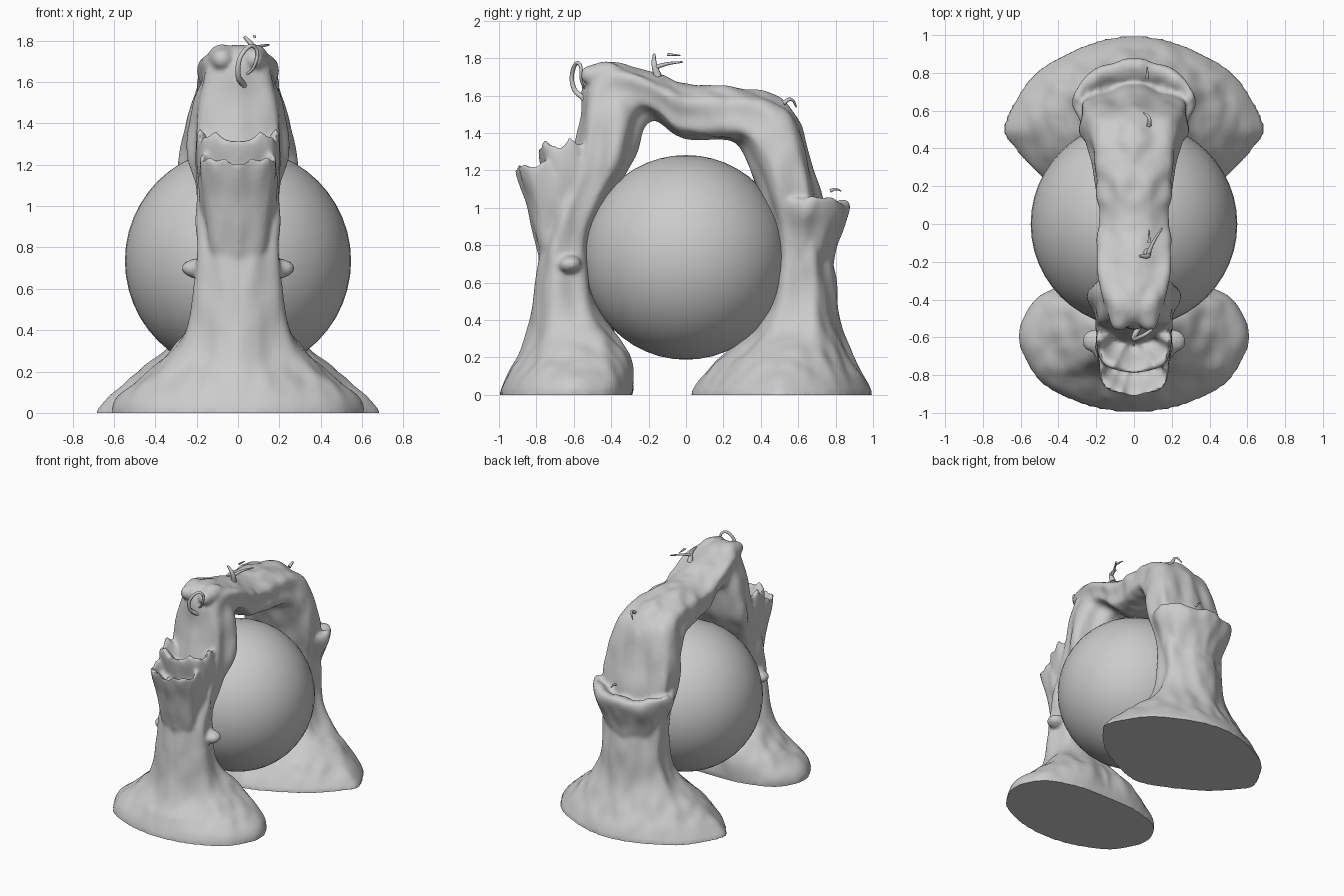
import bpy, bmesh, math, random
from mathutils import Vector, noise

if "Cube" in bpy.data.objects:
    bpy.data.objects.remove(bpy.data.objects["Cube"])

random.seed(4)
N = 48  # points per ring


def smooth(obj):
    for p in obj.data.polygons:
        p.use_smooth = True


def ring(row, i, fold, rnd, jag=None):
    """Closed ring from outer point, inner point, half width and widest place."""
    oy, oz, iy, iz, w, k = row
    o, inn = Vector((0, oy, oz)), Vector((0, iy, iz))
    c = inn.lerp(o, k)
    low = min(1, max(0, (oz - 0.1) / 0.3))
    foot_o, foot_i = (1.1, 1.4) if oy > 0 else (1.0, 0.8)
    pts = []
    for j in range(N):
        t = 2 * math.pi * j / N
        s = t if t <= math.pi else 2 * math.pi - t      # mirrored in x
        ct, st = math.cos(t), math.sin(t)
        e = rnd * low + (foot_o if ct > 0 else foot_i) * (1 - low)
        p = (o - c if ct > 0 else inn - c) * abs(ct) ** e
        p.x = w * math.copysign(abs(st) ** e, st)
        f = 1 + fold * low * (math.cos(6 * s + 1.3 * math.sin(0.8 * i)) - 0.2
                              + 0.6 * math.sin(3 * s + 0.9 * i) * math.sin(s))
        f += 0.012 * (1 - low) * math.sin(9 * s) * math.sin(s)
        p = c + p * f
        if jag:
            p.z += jag[min(j, N - j) // 2]
        pts.append(p)
    return pts


def loft(name, rows, fold=0.06, rnd=0.87, jag=0, jag_from=99, crease=False):
    bm = bmesh.new()
    teeth = [random.uniform(-1, 0.6) * jag for _ in range(N)]
    rings = [[bm.verts.new(p) for p in ring(r, i, fold, rnd, teeth if i >= jag_from else None)]
             for i, r in enumerate(rows)]
    for a, b in zip(rings, rings[1:]):
        for j in range(N):
            n = (j + 1) % N
            bm.faces.new((a[j], a[n], b[n], b[j]))
    caps = [bm.faces.new(rings[0]), bm.faces.new(rings[-1])]
    if crease:
        lay = bm.edges.layers.float.new("crease_edge")
        for f in caps:
            for ed in f.edges:
                ed[lay] = 1.0
    bmesh.ops.recalc_face_normals(bm, faces=bm.faces)
    me = bpy.data.meshes.new(name)
    bm.to_mesh(me)
    bm.free()
    ob = bpy.data.objects.new(name, me)
    bpy.context.collection.objects.link(ob)
    sub = ob.modifiers.new("smooth", 'SUBSURF')
    sub.levels = sub.render_levels = 2
    return ob


def ball(name, loc, scale, seg=24):
    bpy.ops.mesh.primitive_uv_sphere_add(segments=seg, ring_count=seg // 2, radius=1, location=loc)
    ob = bpy.context.object
    ob.name = name
    ob.scale = scale
    smooth(ob)
    return ob


def twig(name, pts, r=0.011):
    cu = bpy.data.curves.new(name, 'CURVE')
    cu.dimensions = '3D'
    cu.bevel_depth = r
    cu.bevel_resolution = 2
    cu.resolution_u = 6
    cu.use_fill_caps = True
    sp = cu.splines.new('BEZIER')
    sp.bezier_points.add(len(pts) - 1)
    for i, (b, p) in enumerate(zip(sp.bezier_points, pts)):
        b.co = p
        b.handle_left_type = b.handle_right_type = 'AUTO'
        b.radius = 1.2 - 0.8 * i / (len(pts) - 1)
    bpy.context.collection.objects.link(bpy.data.objects.new(name, cu))


# large ball held in the arch
ball("ball", (0, 0, 0.735), (0.547,) * 3, 48)

# arch, swept as front leg, bridge, back leg: outer y,z  inner y,z  half width  widest place
front_leg = [
    (-1, 0, -.28, 0, .61, .45), (-.98, .06, -.28, .06, .60, .45), (-.95, .11, -.28, .13, .54, .45),
    (-.88, .21, -.29, .23, .40, .45), (-.83, .35, -.39, .35, .27, .5), (-.81, .5, -.49, .5, .22, .5),
    (-.80, .68, -.53, .7, .20, .5), (-.76, .9, -.50, .93, .20, .5), (-.64, 1.13, -.38, 1.1, .23, .5),
    (-.58, 1.35, -.27, 1.28, .25, .5), (-.57, 1.6, -.24, 1.43, .21, .5)]
bridge = [
    (-.52, 1.79, -.19, 1.48, .16, .5), (-.3, 1.77, -.14, 1.48, .20, .5), (-.13, 1.72, -.09, 1.40, .20, .5),
    (0, 1.64, -.02, 1.36, .19, .5), (.2, 1.65, .18, 1.37, .20, .5), (.4, 1.63, .3, 1.35, .23, .5)]
back_leg = [
    (.55, 1.58, .35, 1.2, .26, .5), (.64, 1.4, .38, 1.1, .28, .5), (.71, 1.15, .42, 1.0, .29, .5),
    (.74, .95, .48, .85, .27, .5), (.77, .72, .49, .7, .25, .5), (.81, .55, .45, .5, .25, .5),
    (.81, .4, .38, .36, .29, .5), (.86, .27, .25, .25, .39, .5), (.94, .14, .12, .15, .56, .48),
    (.98, .06, .05, .06, .64, .48), (1, 0, .02, 0, .69, .48)]
bark = [loft("arch_trunk", front_leg + bridge + back_leg, crease=True)]

# broken bark cups growing out of the legs
bark.append(loft("front_bark_cup", [
    (-.77, .62, -.56, .65, .13, .5), (-.81, .84, -.55, .85, .16, .5), (-.86, 1.05, -.55, 1.05, .19, .5),
    (-.92, 1.22, -.58, 1.2, .19, .6), (-.92, 1.26, -.58, 1.23, .18, .6), (-.87, 1.23, -.6, 1.2, .15, .6),
    (-.78, 1.1, -.6, 1.1, .10, .5)], 0.04, 0.87, 0.04, 3))
bark.append(loft("front_upper_bark", [
    (-.72, .85, -.5, .9, .17, .5), (-.76, 1.12, -.48, 1.12, .21, .5), (-.80, 1.33, -.48, 1.34, .20, .5),
    (-.79, 1.37, -.48, 1.38, .19, .5), (-.73, 1.33, -.5, 1.32, .15, .5), (-.66, 1.2, -.5, 1.2, .1, .5)],
    0.04, 0.87, 0.04, 2))
bark.append(loft("back_bark_cup", [
    (.75, .55, .5, .55, .17, .5), (.79, .74, .49, .74, .24, .5), (.85, .9, .45, .88, .29, .5),
    (.89, 1.0, .42, 1.0, .33, .5), (.87, 1.06, .43, 1.06, .32, .5), (.80, 1.04, .46, 1.06, .28, .5),
    (.74, .98, .5, .98, .22, .5)], 0.03, 1.08, 0.025, 3))

# knots and humps, mirrored left and right
for side, sx in (("left", -1), ("right", 1)):
    bark.append(ball(f"front_knot_{side}", (sx * .20, -.62, .70), (.075, .06, .045)))
    bark.append(ball(f"top_hump_{side}", (sx * .08, -.44, 1.71), (.07, .12, .07)))

# grow all bark into one skin
bpy.ops.object.select_all(action='DESELECT')
for ob in bark:
    ob.select_set(True)
arch = bark[0]
bpy.context.view_layer.objects.active = arch
bpy.ops.object.convert(target='MESH')
bpy.ops.object.join()
arch = bpy.context.object
arch.name = "tree_arch"
rm = arch.modifiers.new("skin", 'REMESH')
rm.mode = 'VOXEL'
rm.voxel_size = 0.014
sm = arch.modifiers.new("soften", 'SMOOTH')
sm.factor, sm.iterations = 0.5, 4
bpy.ops.object.convert(target='MESH')
arch = bpy.context.object

# lumpy bark relief, flat underside
me = arch.data
moves = []
for v in me.vertices:
    x, y, z = v.co
    p = Vector((abs(x) * 5, y * 5, z * 2.5))
    q = Vector((abs(x) * 11, y * 11, z * 5 + 7))
    fade = min(1, max(0, z - .02) / .12)
    moves.append(v.normal * fade * (.016 * noise.noise(p) + .012 * noise.noise(q)))
for v, m in zip(me.vertices, moves):
    v.co += m
    if v.co.z < 0.014:
        v.co.z = 0
bpy.ops.object.shade_smooth_by_angle(angle=math.radians(50))

# thin twigs and splinters
twig("front_loop_twig", [(.03, -.54, 1.58), (.0, -.6, 1.64), (.03, -.6, 1.75), (.08, -.57, 1.77),
                         (.08, -.56, 1.68), (.02, -.53, 1.62)], .013)
twig("top_twig", [(.07, -.15, 1.70), (.07, -.17, 1.77), (.03, -.17, 1.82)], .018)
twig("top_side_twig", [(.07, -.17, 1.75), (.1, -.1, 1.77), (.15, -.02, 1.78)])
twig("top_splinter", [(.08, -.1, 1.82), (.08, -.03, 1.815)], .007)
twig("back_twig", [(.08, .52, 1.56), (.08, .56, 1.58), (.05, .59, 1.54)])
twig("back_splinter", [(.07, .77, 1.09), (.07, .80, 1.1), (.07, .83, 1.09)], .008)
